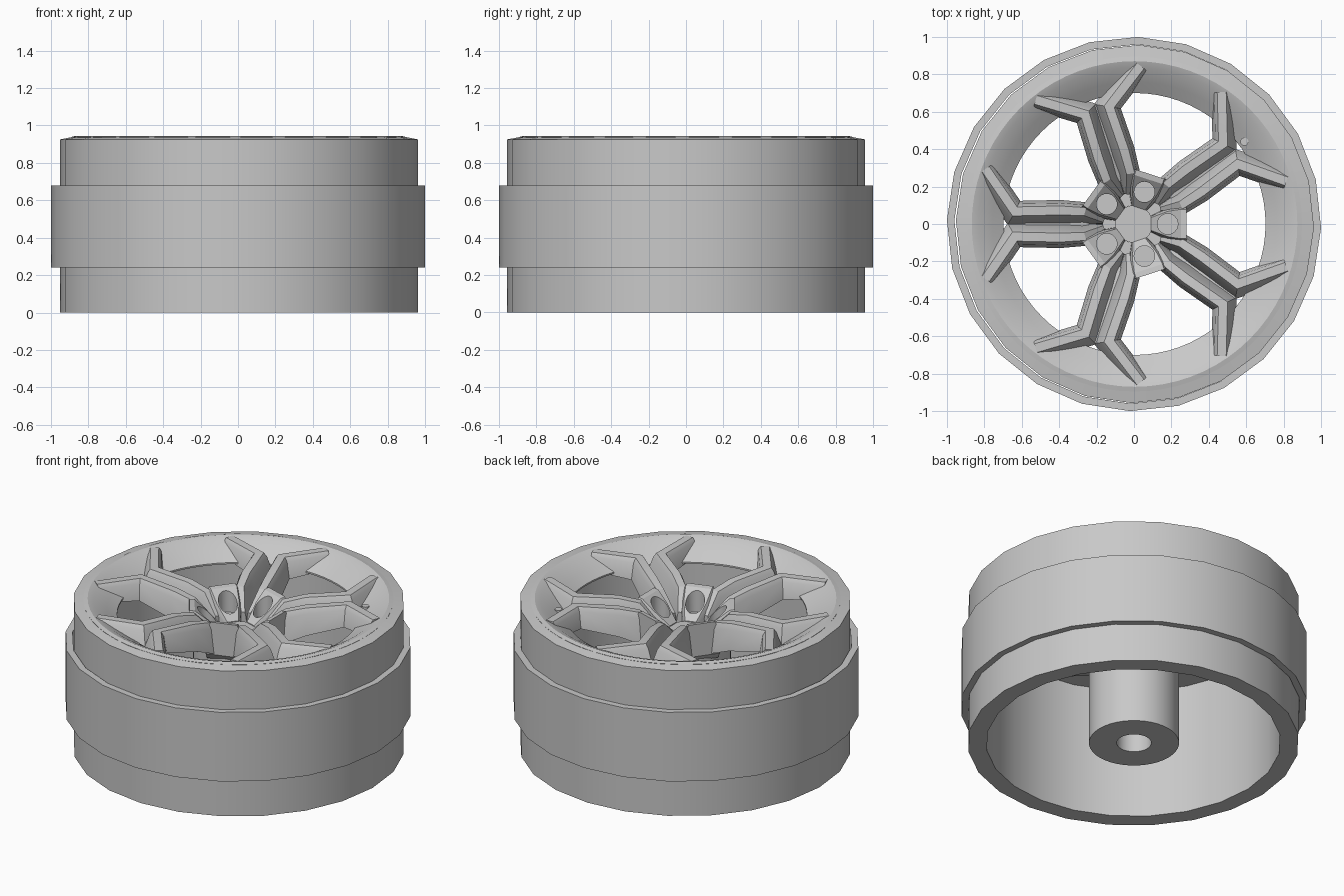
import bpy, bmesh, math
from mathutils import Matrix, Vector

cube = bpy.data.objects.get("Cube")
if cube:
    bpy.data.objects.remove(cube, do_unlink=True)

metal = bpy.data.materials.new("satin_grey")
metal.use_nodes = True
grey = (0.58, 0.58, 0.58, 1)
metal.diffuse_color = grey
metal.node_tree.nodes["Principled BSDF"].inputs["Base Color"].default_value = grey


def finish(name, bm):
    """Turn a bmesh into a grey object."""
    bmesh.ops.recalc_face_normals(bm, faces=bm.faces)
    mesh = bpy.data.meshes.new(name)
    bm.to_mesh(mesh)
    bm.free()
    obj = bpy.data.objects.new(name, mesh)
    bpy.context.collection.objects.link(obj)
    mesh.materials.append(metal)
    return obj


def smooth(obj):
    bpy.ops.object.select_all(action='DESELECT')
    obj.select_set(True)
    bpy.context.view_layer.objects.active = obj
    bpy.ops.object.shade_smooth_by_angle(angle=math.radians(30))


def lathe(name, profile, sides, turn=0.0, shift=0.0):
    """Closed (radius, height) profile turned about the axle."""
    bm = bmesh.new()
    rings = []
    for i in range(sides):
        a = 2 * math.pi * i / sides + turn
        rings.append([bm.verts.new((r * math.cos(a) + shift, r * math.sin(a), z))
                      for r, z in profile])
    n = len(profile)
    for i in range(sides):
        p, q = rings[i], rings[(i + 1) % sides]
        for j in range(n):
            k = (j + 1) % n
            bm.faces.new((p[j], q[j], q[k], p[k]))
    obj = finish(name, bm)
    smooth(obj)
    return obj


def cylinder(bm, radius, z0, z1, x=0.0, y=0.0, sides=32):
    bmesh.ops.create_cone(bm, cap_ends=True, segments=sides, radius1=radius, radius2=radius,
                          depth=z1 - z0, matrix=Matrix.Translation((x, y, (z0 + z1) / 2)))


def sweep(bm, path, section, angle, flip=1):
    """Loft a section of (side offset, depth fraction) along (x, y, top, bottom, width)."""
    pts = [Vector(p[:2]) for p in path]
    turn = Matrix.Rotation(angle, 3, 'Z')
    rings = []
    for i, (x, y, top, bottom, width) in enumerate(path):
        before = (pts[i] - pts[max(i - 1, 0)]).normalized()
        after = (pts[min(i + 1, len(pts) - 1)] - pts[i]).normalized()
        d = (before + after).normalized()
        miter = width / max(d.dot(after), d.dot(before))
        ring = []
        for offset, depth in section:
            v = Vector((x - d.y * offset * miter, (y + d.x * offset * miter) * flip,
                        top + (bottom - top) * depth))
            ring.append(bm.verts.new(turn @ v))
        rings.append(ring)
    n = len(section)
    for p, q in zip(rings, rings[1:]):
        for j in range(n):
            k = (j + 1) % n
            bm.faces.new((p[j], q[j], q[k], p[k]))
    bm.faces.new(rings[0])
    bm.faces.new(rings[-1])


TURN = math.radians(-1.2)
FIFTHS = [2 * math.pi * k / 5 for k in range(5)]

# Barrel with a straight bore, loose outer band and dished rim lip
lathe("barrel", [(0.85, 0), (0.957, 0), (0.957, 0.925), (0.89, 0.938), (0.85, 0.9)],
      24, TURN, 0.005)
lathe("outer_band", [(0.96, 0.24), (1.0, 0.24), (1.0, 0.68), (0.96, 0.68)], 24, TURN)
lathe("rim_lip", [(0.70, 0.835), (0.87, 0.835), (0.895, 0.938), (0.87, 0.944), (0.835, 0.932),
                  (0.76, 0.885), (0.70, 0.845)], 72, 0, 0.003)

# Hub tube with a blind axle hole, closed by the centre cap
lathe("hub", [(0.1, 0), (0.26, 0), (0.26, 0.7), (0.1, 0.7)], 40)
bm = bmesh.new()
cylinder(bm, 0.1, 0.5, 0.75)
smooth(finish("centre_cap", bm))

# Spoke roots, sloping down to the cap, with bolt holes
root_path = [(0.09, 0, 0.755, 0.6, 0.45), (0.18, 0, 0.84, 0.62, 0.9),
             (0.25, 0, 0.9, 0.66, 1.05), (0.28, 0, 0.905, 0.7, 1.05)]
root_section = [(0.075, 0), (0.092, 0.15), (0.105, 1), (-0.105, 1), (-0.092, 0.15), (-0.075, 0)]
bm = bmesh.new()
for a in FIFTHS:
    sweep(bm, root_path, root_section, a)
roots = finish("spoke_roots", bm)

bm = bmesh.new()
for a in FIFTHS:
    cylinder(bm, 0.055, 0.75, 1.1, 0.18 * math.cos(a), 0.18 * math.sin(a), 24)
cutter = finish("bolt_hole_cutter", bm)
cutter.hide_render = True
cut = roots.modifiers.new("bolt_holes", 'BOOLEAN')
cut.operation = 'DIFFERENCE'
cut.solver = 'EXACT'
cut.object = cutter
bpy.ops.object.select_all(action='DESELECT')
roots.select_set(True)
bpy.context.view_layer.objects.active = roots
bpy.ops.object.modifier_apply(modifier=cut.name)
bpy.data.objects.remove(cutter, do_unlink=True)
smooth(roots)

# Forked branches, bent in towards each other at the rim
branch_path = [(0.14, 0.08, 0.78, 0.62, 0.4), (0.25, 0.1, 0.893, 0.7, 0.9),
               (0.36, 0.172, 0.922, 0.76, 1), (0.555, 0.32, 0.938, 0.81, 1),
               (0.815, 0.228, 0.942, 0.84, 1)]
branch_section = [(0.024, 0), (0.04, 0.2), (0.072, 1), (-0.056, 1), (-0.04, 0.2), (-0.024, 0)]
bm = bmesh.new()
for a in FIFTHS:
    for side in (1, -1):
        sweep(bm, branch_path, branch_section, a, side)
smooth(finish("spoke_branches", bm))

# Webs closing the narrow gap between neighbouring spokes
web_path = [(0.24, 0, 0.73, 0.69, 1), (0.45, 0, 0.8, 0.76, 1), (0.67, 0, 0.84, 0.81, 1)]
web_section = [(0.06, 0), (0.06, 1), (-0.06, 1), (-0.06, 0)]
bm = bmesh.new()
for a in FIFTHS:
    sweep(bm, web_path, web_section, a + math.pi / 5)
smooth(finish("spoke_webs", bm))

# Valve stem standing on the dish
bm = bmesh.new()
cylinder(bm, 0.022, 0.8, 0.885, 0.59, 0.44, 12)
smooth(finish("valve_stem", bm))
